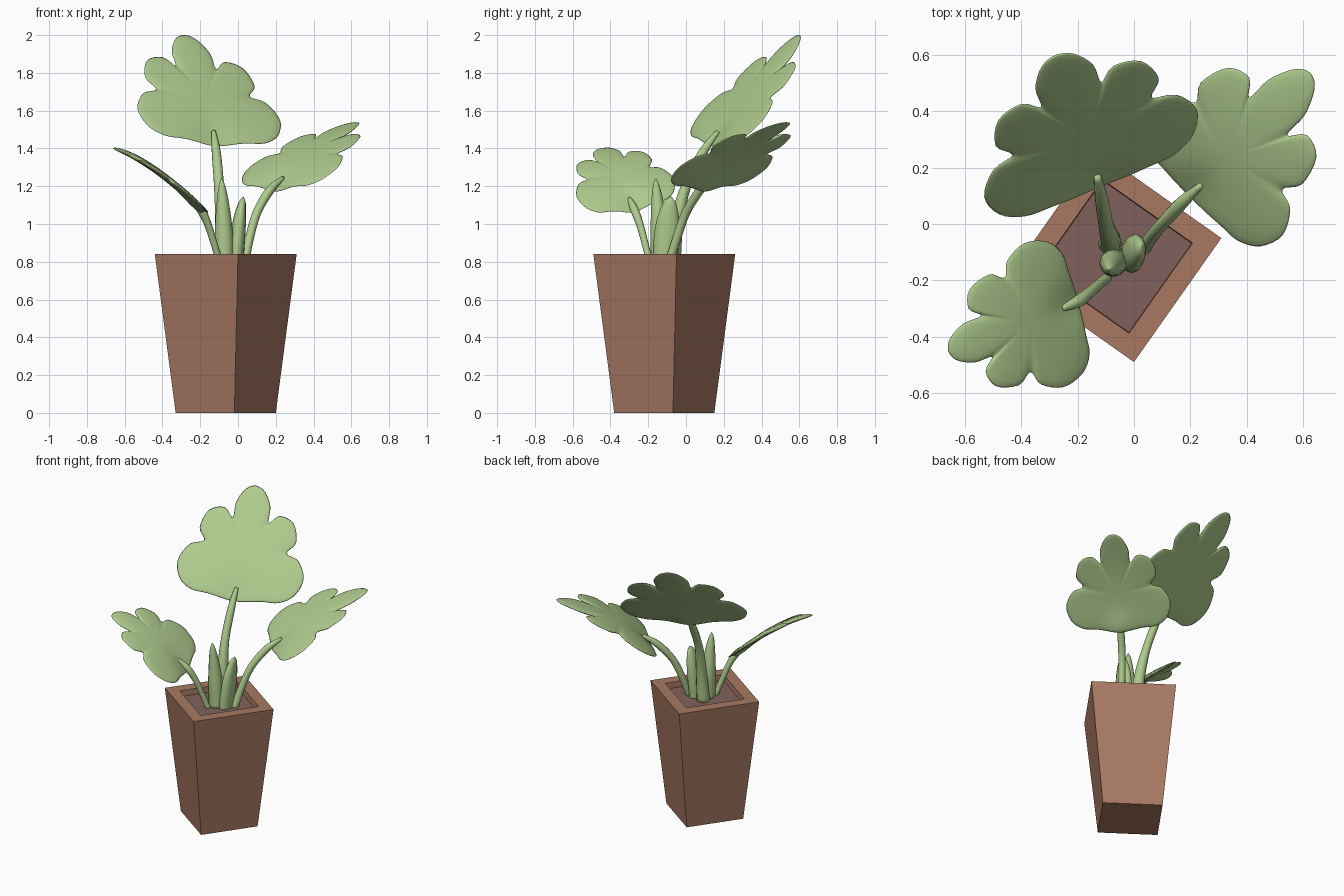
import bpy, bmesh, math
from mathutils import Vector

if "Cube" in bpy.data.objects:
    bpy.data.objects.remove(bpy.data.objects["Cube"])


def material(name, color):
    m = bpy.data.materials.new(name)
    m.diffuse_color = (*color, 1)
    m.use_nodes = True
    m.node_tree.nodes["Principled BSDF"].inputs["Base Color"].default_value = m.diffuse_color
    return m


GREEN = material("leaf_green", (0.43, 0.60, 0.27))
CLAY = material("clay", (0.39, 0.19, 0.12))
SOIL = material("soil_brown", (0.22, 0.12, 0.11))


def finish(name, bm, mat, smooth=False):
    bmesh.ops.recalc_face_normals(bm, faces=bm.faces)
    me = bpy.data.meshes.new(name)
    bm.to_mesh(me)
    bm.free()
    me.materials.append(mat)
    for p in me.polygons:
        p.use_smooth = smooth
    ob = bpy.data.objects.new(name, me)
    bpy.context.collection.objects.link(ob)
    return ob


def loft(bm, rings):
    """Join vertex rings of equal length with quads."""
    for a, b in zip(rings, rings[1:]):
        n = len(a)
        for i in range(n):
            j = (i + 1) % n
            bm.faces.new((a[i], a[j], b[j], b[i]))


def spline(pts, steps, closed=False):
    """Catmull-Rom curve through the points."""
    n = len(pts)
    get = (lambda i: pts[i % n]) if closed else (lambda i: pts[max(0, min(n - 1, i))])
    out = []
    for i in range(n if closed else n - 1):
        p0, p1, p2, p3 = (get(i + k) for k in (-1, 0, 1, 2))
        for k in range(steps):
            t = k / steps
            out.append(0.5 * (2 * p1 + (p2 - p0) * t + (2 * p0 - 5 * p1 + 4 * p2 - p3) * t * t
                              + (3 * p1 - p0 - 3 * p2 + p3) * t ** 3))
    if not closed:
        out.append(pts[-1].copy())
    return out


# Square tapered pot, turned about its axis
def square(bm, radius, z):
    angs = [math.radians(-80.2 + 90 * k) for k in range(4)]
    return [bm.verts.new((-0.065 + radius * math.cos(a), -0.115 + radius * math.sin(a), z))
            for a in angs]


bm = bmesh.new()
rings = [square(bm, r, z) for r, z in
         ((0.269, 0), (0.381, 0.84), (0.277, 0.84), (0.272, 0.78))]
loft(bm, rings)
bm.faces.new(rings[0])
bm.faces.new(rings[-1])
finish("pot", bm, CLAY)

bm = bmesh.new()
bm.faces.new(square(bm, 0.274, 0.80))
finish("soil", bm, SOIL)


# Round tubes used for stems and young shoots; points are (x, y, z, radius)
def tube(name, pts, sides=12, flat=(1, 1), steps=4):
    path = spline([Vector(p) for p in pts], steps)
    bm = bmesh.new()
    rings = []
    for i, p in enumerate(path):
        d = (path[min(i + 1, len(path) - 1)] - path[max(i - 1, 0)]).to_3d().normalized()
        x = Vector((0, 1, 0)).cross(d).normalized()
        y = d.cross(x)
        r = max(p[3], 0.002)
        rings.append([bm.verts.new(p.to_3d() + x * r * flat[0] * math.cos(a) + y * r * flat[1] * math.sin(a))
                      for a in (2 * math.pi * k / sides for k in range(sides))])
    loft(bm, rings)
    bm.faces.new(rings[0])
    bm.faces.new(rings[-1])
    finish(name, bm, GREEN, True)


# Half outline of the five-lobed leaf (across, along)
HALF = [(0.035, -0.012), (0.141, 0.0), (0.233, 0.007), (0.304, 0.05), (0.332, 0.134),
        (0.285, 0.219), (0.218, 0.247), (0.255, 0.311), (0.223, 0.415), (0.145, 0.445),
        (0.095, 0.395), (0.09, 0.49), (0.05, 0.58)]
OUTLINE = spline([Vector(p) for p in
                  HALF + [(0, 0.61)] + [(-t, s) for t, s in reversed(HALF)]], 4, True)
CENTER = Vector((0, 0.2))


def leaf(name, base, across, along, bend, thick=0.017):
    base, U, V, B = map(Vector, (base, across, along, bend))
    N = U.cross(V).normalized()

    def place(t, s, h):
        dip = -0.02 * math.exp(-(t * t + s * s) / 0.008)
        return base + U * t + V * s + B * s * (0.61 - s) + N * (h + dip)

    bm = bmesh.new()

    def ring(r, side):
        h = side * thick * math.sqrt(max(0, 1 - r * r))
        return [bm.verts.new(place(*(CENTER + (p - CENTER) * r), h)) for p in OUTLINE]

    radii = (0.2, 0.4, 0.6, 0.78, 0.91, 0.98)
    rings = [ring(r, 1) for r in radii] + [ring(1, 0)] + [ring(r, -1) for r in reversed(radii)]
    loft(bm, rings)
    for rg, side in ((rings[0], 1), (rings[-1], -1)):
        c = bm.verts.new(place(*CENTER, side * thick))
        for i in range(len(rg)):
            bm.faces.new((rg[i], rg[(i + 1) % len(rg)], c))
    finish(name, bm, GREEN, True)


# Leaf blades
leaf("back_leaf", (-0.12, 0.13, 1.44), (1.136, 0.47, -0.09), (-0.262, 0.77, 0.918), (0, 0.3, 0.3))
leaf("right_leaf", (0.2, 0.1, 1.2), (0.707, -0.707, 0), (0.70, 0.715, 0.555), (0, 0, 0.4))
leaf("left_leaf", (-0.2, -0.28, 1.09), (-0.21, 0.77, 0.15), (-0.754, -0.28, 0.508), (-0.3, -0.1, 0.6))

# Leaf stems
tube("back_stem", [(-0.085, -0.07, 0.79, 0.042), (-0.085, -0.05, 1.0, 0.036), (-0.1, 0.0, 1.2, 0.027),
                   (-0.115, 0.09, 1.38, 0.024), (-0.13, 0.17, 1.49, 0.012)])
tube("right_stem", [(0.035, -0.09, 0.79, 0.023), (0.06, -0.05, 0.92, 0.023), (0.1, 0.0, 1.06, 0.023),
                    (0.17, 0.075, 1.18, 0.023), (0.24, 0.14, 1.245, 0.01)])
tube("left_stem", [(-0.095, -0.19, 0.79, 0.018), (-0.125, -0.215, 0.89, 0.018), (-0.16, -0.245, 1.0, 0.02),
                   (-0.2, -0.275, 1.08, 0.022), (-0.255, -0.3, 1.135, 0.01)])

# Young pointed shoots
tube("tall_shoot", [(-0.07, -0.135, 0.79, 0.05), (-0.075, -0.14, 0.95, 0.048), (-0.08, -0.15, 1.1, 0.034),
                    (-0.085, -0.158, 1.2, 0.018), (-0.087, -0.16, 1.24, 0.002)])
tube("short_shoot", [(-0.01, -0.11, 0.79, 0.05), (-0.003, -0.105, 0.9, 0.052), (0.008, -0.095, 1.02, 0.046),
                     (0.022, -0.085, 1.11, 0.026), (0.028, -0.08, 1.145, 0.002)], flat=(0.75, 1.3))
